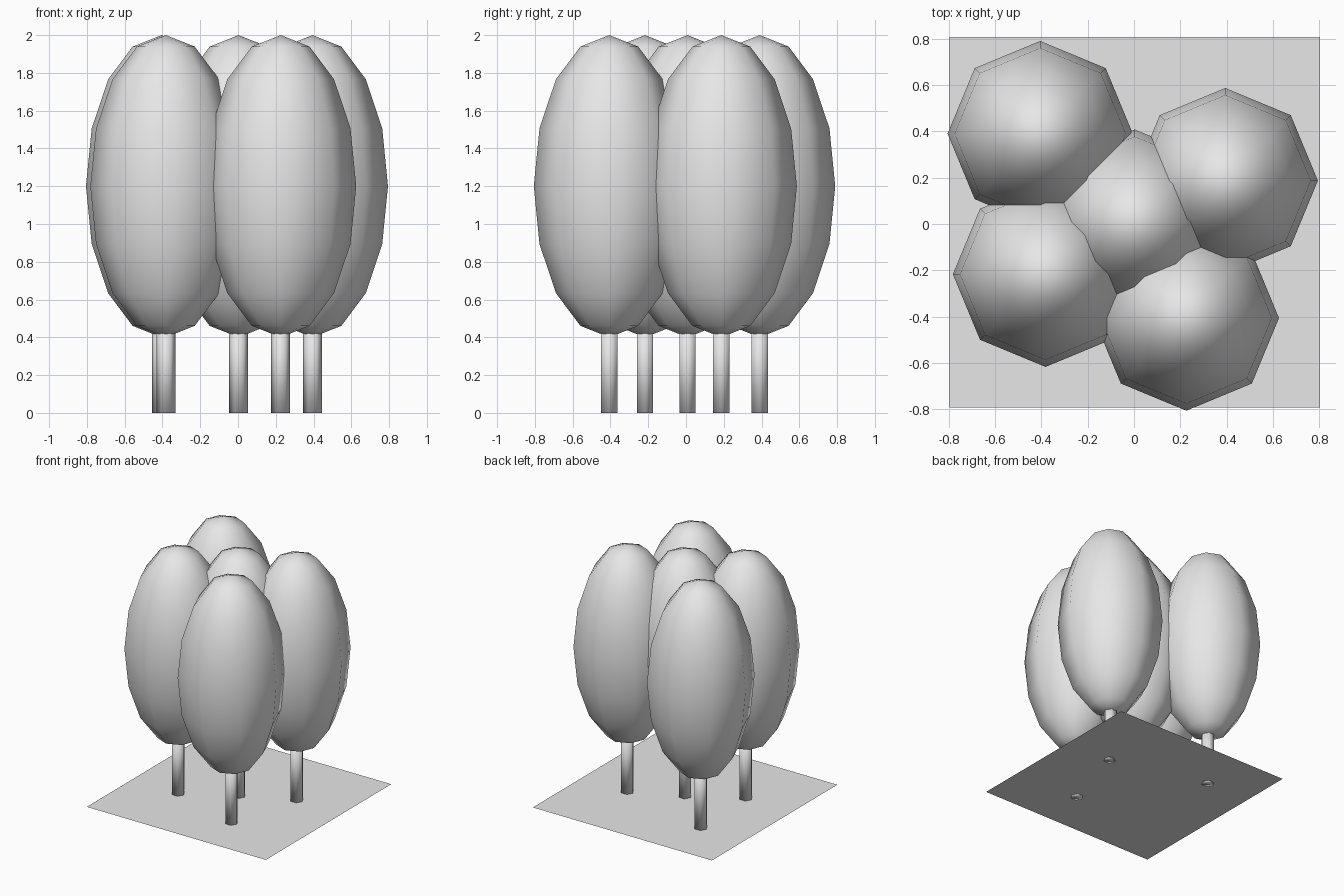
import bpy

cube = bpy.data.objects.get("Cube")
if cube:
    bpy.data.objects.remove(cube, do_unlink=True)

# One flat grey for everything
grey = bpy.data.materials.new("light grey")
grey.use_nodes = True
grey.diffuse_color = (0.8, 0.8, 0.8, 1)
for node in grey.node_tree.nodes:
    if node.type == 'BSDF_PRINCIPLED':
        node.inputs["Base Color"].default_value = (0.8, 0.8, 0.8, 1)


def finish(name, smooth=True):
    obj = bpy.context.object
    obj.name = obj.data.name = name
    obj.data.materials.clear()
    obj.data.materials.append(grey)
    if smooth:
        bpy.ops.object.shade_smooth()
    return obj


CROWN_RADIUS, CROWN_HALF_HEIGHT, CROWN_Z = 0.4, 0.8, 1.2
TRUNK_RADIUS, TRUNK_HEIGHT = 0.05, 0.5


def tree(label, x, y):
    # Hexagonal trunk, its points along x
    bpy.ops.mesh.primitive_cylinder_add(
        vertices=6, radius=TRUNK_RADIUS, depth=TRUNK_HEIGHT,
        location=(x, y, TRUNK_HEIGHT / 2), rotation=(0, 0, 0.5235988))
    finish(label + "_trunk")
    # Tall low-poly egg-shaped crown
    bpy.ops.mesh.primitive_uv_sphere_add(
        segments=8, ring_count=8, radius=1, location=(x, y, CROWN_Z))
    crown = finish(label + "_crown")
    crown.scale = (CROWN_RADIUS, CROWN_RADIUS, CROWN_HALF_HEIGHT)


# Square ground sheet
bpy.ops.mesh.primitive_plane_add(size=1.6, location=(0.003, 0.008, 0))
finish("ground", smooth=False)

# Cluster of five trees
tree("centre_tree", 0.003, 0.008)
tree("back_right_tree", -0.405, 0.39)
tree("front_right_tree", -0.382, -0.217)
tree("front_left_tree", 0.226, -0.406)
tree("back_left_tree", 0.394, 0.187)
